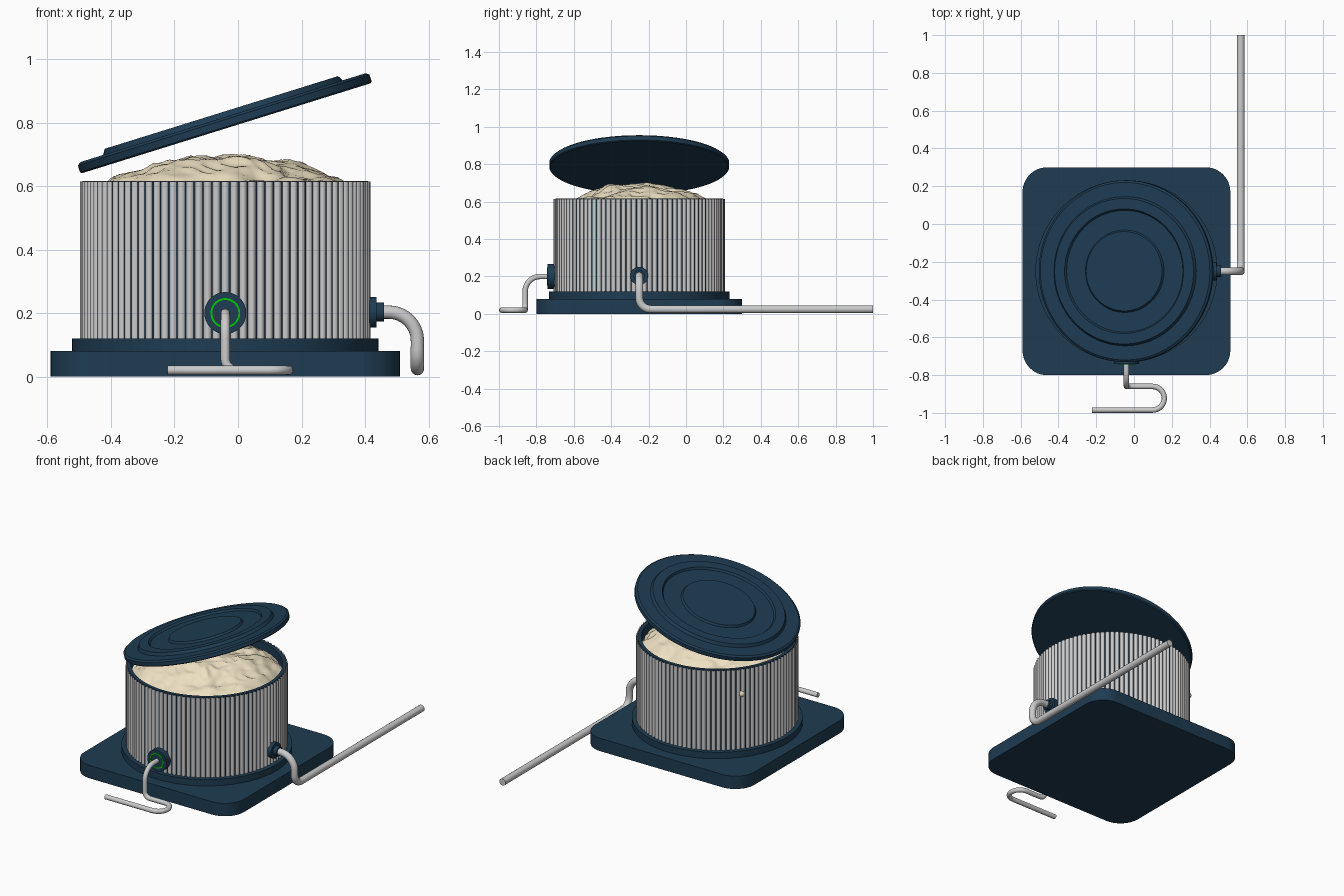
import bpy, bmesh, math
from mathutils import Vector, noise

if "Cube" in bpy.data.objects:
    bpy.data.objects.remove(bpy.data.objects["Cube"])

CX, CY = -0.04, -0.25


def material(name, rgb):
    m = bpy.data.materials.new(name)
    m.diffuse_color = (*rgb, 1)
    m.use_nodes = True
    m.node_tree.nodes["Principled BSDF"].inputs["Base Color"].default_value = m.diffuse_color
    return m


NAVY = material("navy", (0.013, 0.045, 0.085))
CREAM = material("cream", (0.85, 0.75, 0.54))
GREEN = material("green", (0.0, 0.6, 0.0))


def finish(name, bm, mat=None, loc=(0, 0, 0), rot=(0, 0, 0), angle=30):
    bmesh.ops.recalc_face_normals(bm, faces=bm.faces)
    me = bpy.data.meshes.new(name)
    bm.to_mesh(me)
    bm.free()
    ob = bpy.data.objects.new(name, me)
    bpy.context.collection.objects.link(ob)
    ob.location, ob.rotation_euler = loc, rot
    if mat:
        me.materials.append(mat)
    bpy.ops.object.select_all(action='DESELECT')
    ob.select_set(True)
    bpy.context.view_layer.objects.active = ob
    bpy.ops.object.shade_smooth_by_angle(angle=math.radians(angle))
    return ob


def lathe(name, profile, mat, loc, rot=(0, 0, 0), n=96, closed=False):
    """Revolve (radius, z) points; open profiles get end caps."""
    bm = bmesh.new()
    rings = [[bm.verts.new((r * math.cos(t), r * math.sin(t), z))
              for t in (2 * math.pi * i / n for i in range(n))] for r, z in profile]
    pairs = list(zip(rings, rings[1:]))
    if closed:
        pairs.append((rings[-1], rings[0]))
    for a, b in pairs:
        for i in range(n):
            j = (i + 1) % n
            bm.faces.new((a[i], a[j], b[j], b[i]))
    if not closed:
        bm.faces.new(rings[0])
        bm.faces.new(rings[-1])
    return finish(name, bm, mat, loc, rot)


def pipe(name, points, radius):
    """Round tube through (x, y, z, bend radius) corner points."""
    pts = [Vector(p[:3]) for p in points]
    path = [pts[0]]
    for a, b, c, p in zip(pts, pts[1:], pts[2:], points[1:]):
        u, v = (a - b).normalized(), (c - b).normalized()
        ctr = b + (u + v) * p[3]
        for i in range(9):
            t = i / 8 * math.pi / 2
            path.append(ctr - v * p[3] * math.cos(t) - u * p[3] * math.sin(t))
    path.append(pts[-1])
    path = path[:1] + [q for p, q in zip(path, path[1:]) if (q - p).length > 1e-4]
    cu = bpy.data.curves.new(name, 'CURVE')
    cu.dimensions = '3D'
    cu.bevel_depth, cu.bevel_resolution, cu.use_fill_caps = radius, 6, True
    sp = cu.splines.new('POLY')
    sp.points.add(len(path) - 1)
    for s, q in zip(sp.points, path):
        s.co = (*q, 1)
    ob = bpy.data.objects.new(name, cu)
    bpy.context.collection.objects.link(ob)


# Rounded square base plate
bm = bmesh.new()
outline, R, H = [], 0.13, 0.55
for k, (sx, sy) in enumerate([(1, 1), (-1, 1), (-1, -1), (1, -1)]):
    for i in range(13):
        t = (k + i / 12) * math.pi / 2
        outline.append(bm.verts.new((sx * (H - R) + R * math.cos(t),
                                     sy * (H - R) + R * math.sin(t), 0)))
face = bm.faces.new(outline)
ext = bmesh.ops.extrude_face_region(bm, geom=[face])
bmesh.ops.translate(bm, vec=(0, 0, 0.08),
                    verts=[v for v in ext['geom'] if isinstance(v, bmesh.types.BMVert)])
finish("base_plate", bm, NAVY, (CX, CY, 0))
lathe("base_ring", [(0.482, 0.075), (0.482, 0.12)], NAVY, (CX, CY, 0))

# Corrugated drum shell
bm = bmesh.new()
RIBS, STEP = 100, 8
n = RIBS * STEP
rows = [[], []]
for i in range(n):
    t = 2 * math.pi * i / n
    r = 0.445 + 0.013 * abs(math.cos(t * RIBS / 2)) ** 0.7
    for row, z in zip(rows, (0.12, 0.615)):
        row.append(bm.verts.new((r * math.cos(t), r * math.sin(t), z)))
for i in range(n):
    j = (i + 1) % n
    bm.faces.new((rows[0][i], rows[0][j], rows[1][j], rows[1][i]))
finish("ribbed_drum", bm, None, (CX, CY, 0), angle=40)

# Dark inner tank wall
lathe("tank_liner", [(0.449, 0.12), (0.449, 0.616), (0.428, 0.616), (0.428, 0.12)],
      NAVY, (CX, CY, 0), closed=True)

# Lumpy mound filling the tank
bm = bmesh.new()
RINGS, SEG = 44, 110


def mound(x, y):
    d = math.hypot(x, y) / 0.43
    p = Vector((x, y, 0.3))
    h = 0.56 + 0.125 * (1 - d * d) ** 0.8 if d < 1 else 0.56
    return h + 0.026 * noise.noise(p * 9) + 0.022 * (0.3 - abs(noise.noise(p * 17)))


centre = bm.verts.new((0, 0, mound(0, 0)))
prev = None
for k in range(1, RINGS + 1):
    r = 0.432 * k / RINGS
    ring = []
    for i in range(SEG):
        t = 2 * math.pi * i / SEG
        x, y = r * math.cos(t), r * math.sin(t)
        ring.append(bm.verts.new((x, y, mound(x, y))))
    for i in range(SEG):
        j = (i + 1) % SEG
        bm.faces.new((prev[i], ring[i], ring[j], prev[j]) if prev else (centre, ring[i], ring[j]))
    prev = ring
finish("mash_mound", bm, CREAM, (CX, CY, 0), angle=60)

# Small lump showing through the back left wall
bm = bmesh.new()
bmesh.ops.create_icosphere(bm, subdivisions=2, radius=0.02)
a = math.radians(143)
finish("mash_lump", bm, CREAM, (CX + 0.447 * math.cos(a), CY + 0.447 * math.sin(a), 0.46))

# Tilted lid with stepped rings
lathe("lid", [(0.476, 0), (0.481, 0.005), (0.481, 0.027), (0.47, 0.035), (0.395, 0.035),
              (0.385, 0.052), (0.33, 0.052), (0.322, 0.04), (0.218, 0.04),
              (0.21, 0.052)],
      NAVY, (-0.037, CY, 0.782), (0, math.radians(-17.3), 0))

# Front port: flange, green ring, outlet pipe
FRONT = (math.pi / 2, 0, 0)
lathe("front_flange", [(0.066, -0.03), (0.066, 0.03)], NAVY, (CX, -0.711, 0.2), FRONT, 48)
lathe("front_ring", [(0.047, 0), (0.047, 0.004), (0.041, 0.004), (0.041, 0)],
      GREEN, (CX, -0.74, 0.2), FRONT, 48, True)
pipe("front_pipe", [(CX, -0.72, 0.2, 0), (CX, -0.86, 0.2, 0.08), (CX, -0.86, 0.02, 0.035),
                    (0.16, -0.86, 0.02, 0.062), (0.16, -0.985, 0.02, 0.062),
                    (-0.222, -0.985, 0.02, 0)], 0.0145)

# Right port: stepped flange and long pipe
lathe("right_flange", [(0.048, -0.03), (0.048, 0.018), (0.03, 0.018), (0.03, 0.042)],
      NAVY, (0.418, CY, 0.203), (0, math.pi / 2, 0), 48)
pipe("right_pipe", [(0.44, CY, 0.203, 0), (0.565, CY, 0.203, 0.09), (0.565, CY, 0.025, 0.06),
                    (0.565, 1.0, 0.025, 0)], 0.021)
